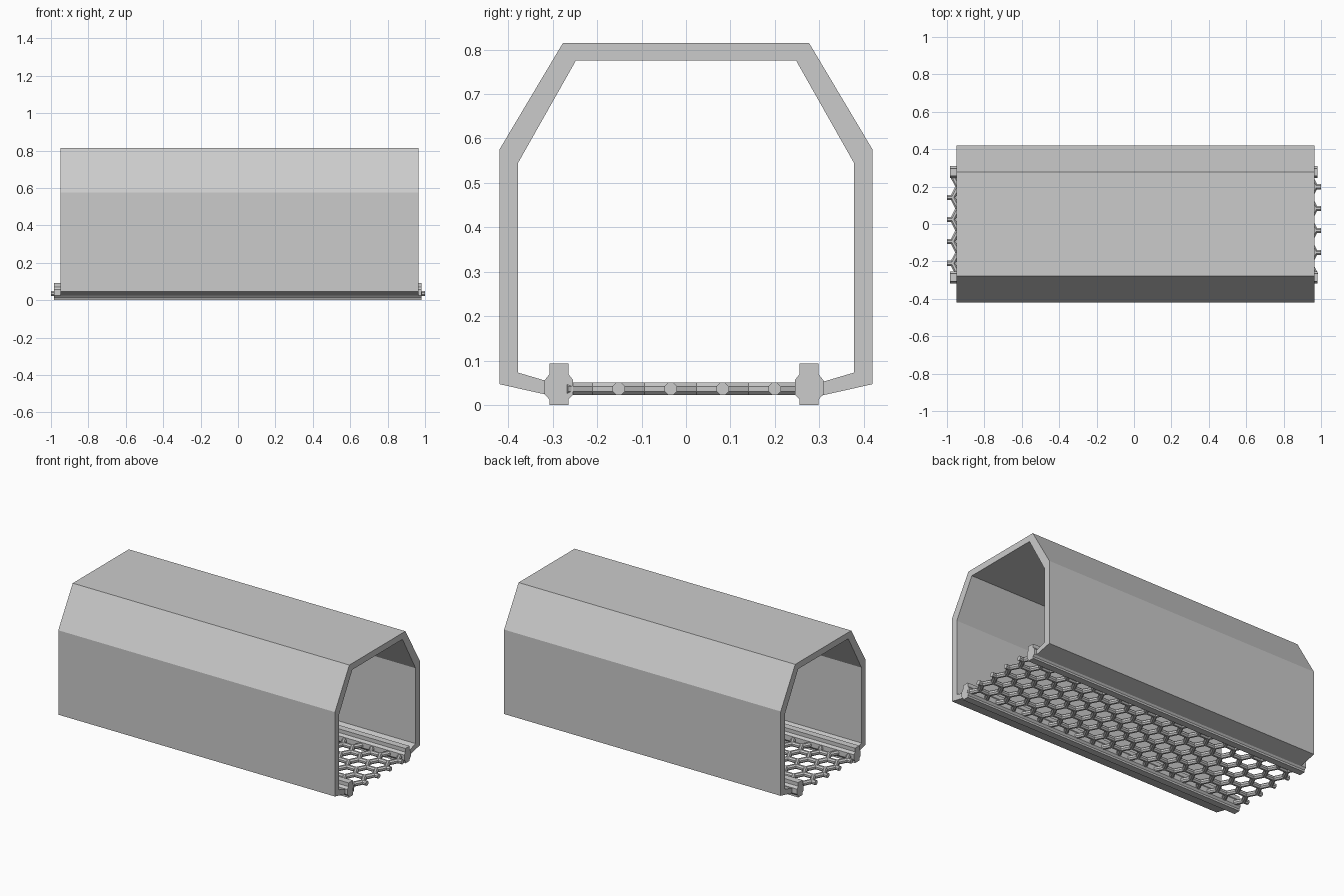
import bpy, bmesh
from math import pi, cos
from mathutils import Vector, Matrix

if "Cube" in bpy.data.objects:
    bpy.data.objects.remove(bpy.data.objects["Cube"])


def make_object(name, bm):
    bmesh.ops.recalc_face_normals(bm, faces=bm.faces)
    mesh = bpy.data.meshes.new(name)
    bm.to_mesh(mesh)
    bm.free()
    obj = bpy.data.objects.new(name, mesh)
    bpy.context.collection.objects.link(obj)
    return obj


def extrude_profile(name, points, x0, x1):
    """Closed (y, z) outline swept along x."""
    bm = bmesh.new()
    face = bm.faces.new([bm.verts.new((x0, y, z)) for y, z in points])
    ext = bmesh.ops.extrude_face_region(bm, geom=[face])
    verts = [g for g in ext["geom"] if isinstance(g, bmesh.types.BMVert)]
    bmesh.ops.translate(bm, verts=verts, vec=(x1 - x0, 0, 0))
    return make_object(name, bm)


def add_bar(bm, a, b, half, extra=0.0):
    """Octagonal bar from a to b with flat top and bottom."""
    a, b = Vector(a), Vector(b)
    d = (b - a).normalized()
    a, b = a - d * extra, b + d * extra
    side = Vector((0, 0, 1)).cross(d)
    rot = Matrix((side, d.cross(side), d)).transposed().to_4x4()
    mat = (Matrix.Translation((a + b) / 2) @ rot
           @ Matrix.Rotation(pi / 8, 4, 'Z'))
    r = half / cos(pi / 8)
    bmesh.ops.create_cone(bm, cap_ends=True, segments=8, radius1=r,
                          radius2=r, depth=(b - a).length, matrix=mat)


# Tunnel housing: open-bottomed shell with slanted lower lips
outer = [(-0.29, 0.018), (-0.42, 0.047), (-0.42, 0.575), (-0.277, 0.815),
         (0.277, 0.815), (0.42, 0.575), (0.42, 0.047), (0.29, 0.018)]
inner = [(0.29, 0.047), (0.378, 0.073), (0.378, 0.545), (0.248, 0.775),
         (-0.248, 0.775), (-0.378, 0.545), (-0.378, 0.073), (-0.29, 0.047)]
extrude_profile("tunnel_shell", outer + inner, -0.95, 0.965)

# Side rails: octagonal tube with an upright flange through it
rail = [(-0.021, 0), (0.021, 0), (0.021, 0.012), (0.032, 0.024),
        (0.032, 0.056), (0.021, 0.07), (0.021, 0.093)]
rail += [(-y, z) for y, z in reversed(rail[1:])][:-1] + [(-0.021, 0.012)]
rail = list(dict.fromkeys(rail))
for name, yc in (("left_rail", 0.277), ("right_rail", -0.286)):
    extrude_profile(name, [(y + yc, z) for y, z in rail], -0.985, 0.98)

# Honeycomb floor grate
gaps, stub, diag = 21, 0.03, 0.03
bar = (2 - 2 * stub - gaps * diag) / (gaps - 1)
half, zc = 0.0138, 0.0365


def row_y(k):
    return -0.21 + 0.0585 * k


bm = bmesh.new()
for col in range(gaps + 1):
    start = -1 if col == 0 else -1 + stub + col * diag + (col - 1) * bar
    length = stub if col in (0, gaps) else bar
    end = start + length
    for k in range(-1, 9):
        if k % 2 != col % 2:
            continue
        if 0 <= k <= 7:
            add_bar(bm, (start, row_y(k), zc), (end, row_y(k), zc), half)
        if col < gaps:
            for k2 in (k - 1, k + 1):
                if -1 <= k2 <= 8:
                    add_bar(bm, (end, row_y(k), zc),
                            (end + diag, row_y(k2), zc), half, 0.004)
make_object("floor_grate", bm)
